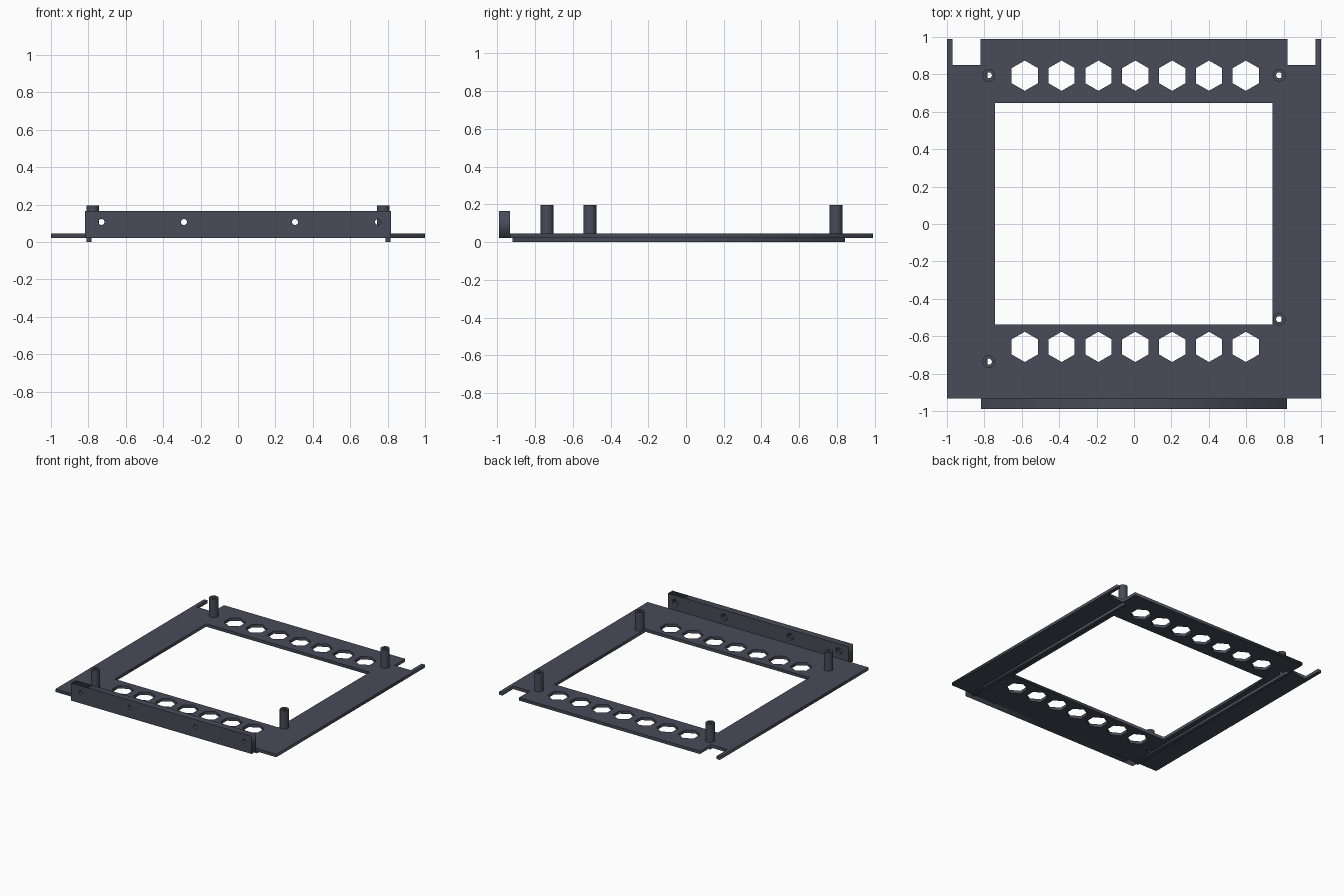
import bpy, bmesh, math
from mathutils import Matrix

if "Cube" in bpy.data.objects:
    bpy.data.objects.remove(bpy.data.objects["Cube"])

slate = bpy.data.materials.new("dark_slate")
slate.diffuse_color = (0.065, 0.072, 0.098, 1)
slate.use_nodes = True
slate.node_tree.nodes["Principled BSDF"].inputs["Base Color"].default_value = slate.diffuse_color


def ring(x, y, r, n=24, start=0.0):
    return [(x + r * math.cos(start + math.tau * i / n),
             y + r * math.sin(start + math.tau * i / n)) for i in range(n)]


def rect(x0, x1, y0, y1):
    return [(x0, y0), (x1, y0), (x1, y1), (x0, y1)]


def hexagon(x, y, r):
    return ring(x, y, r, 6, math.pi / 2)


def slab(name, loops, low, high, upright=False, smooth=False):
    """Extrude an outline with holes from low to high along z, or along y when upright."""
    curve = bpy.data.curves.new(name, 'CURVE')
    curve.dimensions = '2D'
    curve.fill_mode = 'BOTH'
    curve.extrude = (high - low) / 2
    for pts in loops:
        spline = curve.splines.new('POLY')
        spline.points.add(len(pts) - 1)
        for p, (x, y) in zip(spline.points, pts):
            p.co = (x, y, 0, 1)
        spline.use_cyclic_u = True
    temp = bpy.data.objects.new(name + "_outline", curve)
    mesh = bpy.data.meshes.new_from_object(temp)
    bpy.data.objects.remove(temp)
    bm = bmesh.new()
    bm.from_mesh(mesh)
    bmesh.ops.remove_doubles(bm, verts=bm.verts, dist=1e-5)
    mid = (low + high) / 2
    if upright:
        bm.transform(Matrix.Translation((0, mid, 0)) @ Matrix.Rotation(math.pi / 2, 4, 'X'))
    else:
        bm.transform(Matrix.Translation((0, 0, mid)))
    bmesh.ops.recalc_face_normals(bm, faces=bm.faces)
    bm.to_mesh(mesh)
    bm.free()
    mesh.materials.clear()
    mesh.materials.append(slate)
    obj = bpy.data.objects.new(name, mesh)
    bpy.context.collection.objects.link(obj)
    if smooth:
        bpy.ops.object.select_all(action='DESELECT')
        obj.select_set(True)
        bpy.context.view_layer.objects.active = obj
        bpy.ops.object.shade_smooth_by_angle(angle=math.radians(35))
    return obj


BOTTOM, TOP = 0.022, 0.046
FRONT, BACK = -0.932, 0.99
posts = [(-0.776, 0.795), (0.776, 0.795), (0.776, -0.509), (-0.776, -0.736)]

# Base plate: notched back corners, large window, two rows of hexagonal vents
right_edge = [(1, FRONT), (1, BACK), (0.97, BACK), (0.97, 0.85), (0.82, 0.85), (0.82, BACK)]
outline = right_edge + [(-x, y) for x, y in reversed(right_edge)]
vents = [hexagon(-0.584 + 0.197 * i, y, 0.081) for y in (0.793, -0.657) for i in range(7)]
screw_holes = [ring(x, y, 0.016) for x, y in posts]
slab("base_plate", [outline, rect(-0.742, 0.74, -0.536, 0.647)] + vents + screw_holes, BOTTOM, TOP)

# Hollow standoff posts
for i, (x, y) in enumerate(posts):
    slab(f"standoff_post_{i + 1}", [ring(x, y, 0.034, 32), ring(x, y, 0.016)], TOP, 0.196, smooth=True)

# Runners under the plate
for side, x in (("left", -0.796), ("right", 0.802)):
    slab(f"{side}_runner", [rect(x - 0.014, x + 0.014, -0.92, 0.842)], 0, BOTTOM)

# Front flange: round screw holes in front, wider nut recesses behind
flange = rect(-0.817, 0.817, BOTTOM, 0.166)
screws = [-0.73, -0.289, 0.305, 0.749]
slab("front_flange", [flange] + [ring(x, 0.107, 0.016) for x in screws], -0.99, -0.955, upright=True)
slab("flange_nut_layer", [flange] + [hexagon(x, 0.107, 0.03) for x in screws], -0.955, FRONT, upright=True)
